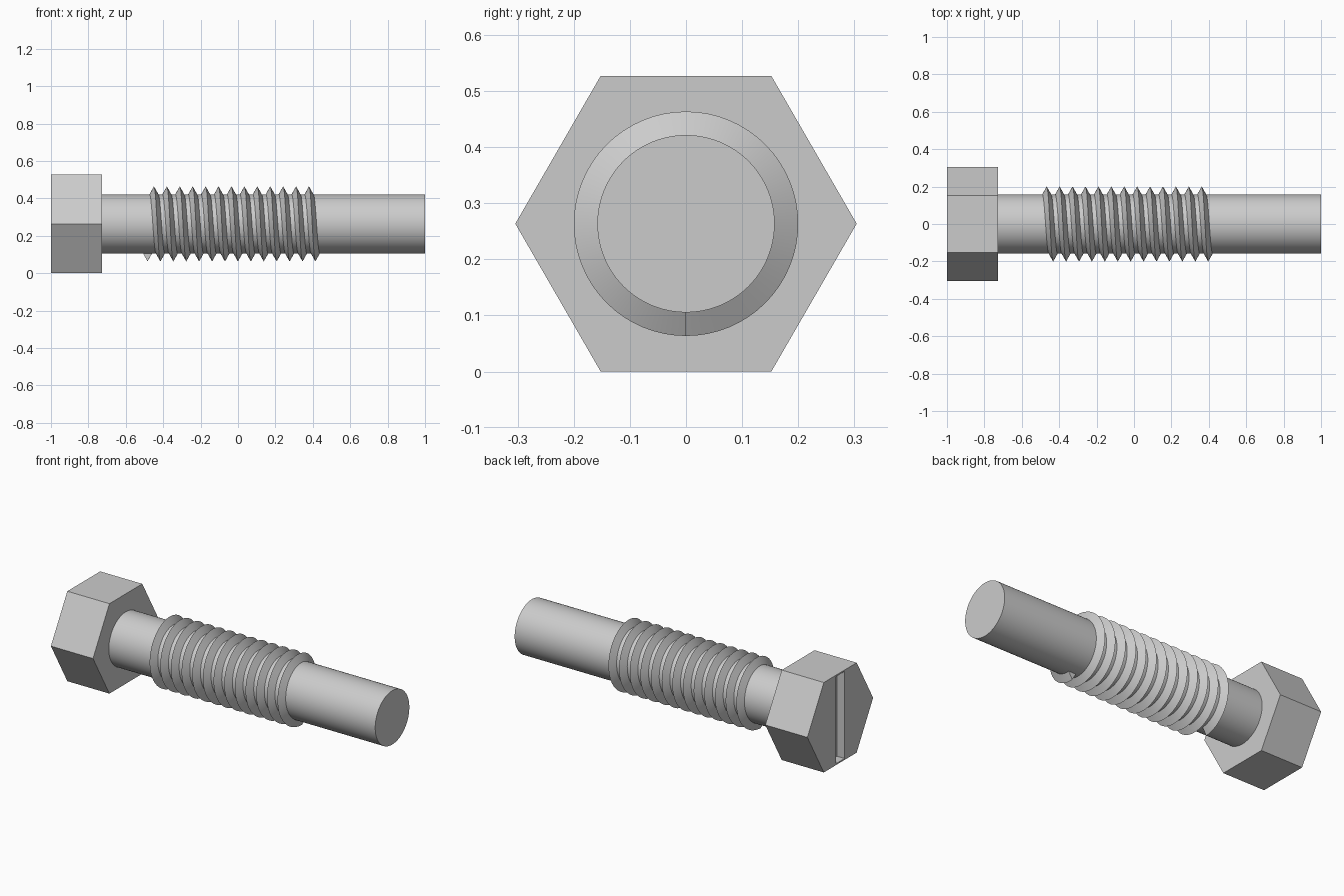
import bpy, bmesh
from math import pi, sin, cos, radians
from mathutils import Matrix

if "Cube" in bpy.data.objects:
    bpy.data.objects.remove(bpy.data.objects["Cube"])

CZ = 0.2635            # height of the bolt axis
HEAD_R = 0.3042        # hexagon corner radius
SHAFT_R = 0.158
THREAD_R = 0.2
HEAD_END = -0.727


def smooth(obj):
    bpy.ops.object.select_all(action='DESELECT')
    obj.select_set(True)
    bpy.context.view_layer.objects.active = obj
    bpy.ops.object.shade_smooth_by_angle(angle=radians(30))


def make_object(name, bm):
    bmesh.ops.recalc_face_normals(bm, faces=bm.faces)
    mesh = bpy.data.meshes.new(name)
    bm.to_mesh(mesh)
    bm.free()
    obj = bpy.data.objects.new(name, mesh)
    bpy.context.collection.objects.link(obj)
    return obj


def x_prism(name, sides, radius, x0, x1):
    """Prism along x, with its first corner on the +y side."""
    bm = bmesh.new()
    ring = [bm.verts.new((x0, radius * cos(2 * pi * i / sides),
                          CZ + radius * sin(2 * pi * i / sides))) for i in range(sides)]
    base = bm.faces.new(ring)
    top = bmesh.ops.extrude_face_region(bm, geom=[base], use_keep_orig=True)
    verts = [g for g in top['geom'] if isinstance(g, bmesh.types.BMVert)]
    bmesh.ops.translate(bm, verts=verts, vec=(x1 - x0, 0, 0))
    return make_object(name, bm)


# Hexagonal head
head = x_prism("hex_head", 6, HEAD_R, -1.0, HEAD_END)

# Blind screwdriver slot cut into the end of the head
bm = bmesh.new()
bmesh.ops.create_cube(bm, size=1, matrix=Matrix.Translation((-1.0, 0, CZ))
                      @ Matrix.Diagonal((0.1, 0.08, 0.51, 1)))
cutter = make_object("slot_cutter", bm)
cutter.hide_render = True
cutter.hide_set(True)
cut = head.modifiers.new("slot", 'BOOLEAN')
cut.operation = 'DIFFERENCE'
cut.solver = 'EXACT'
cut.object = cutter

# Plain round shaft
shaft = x_prism("shaft", 96, SHAFT_R, HEAD_END, 1.0)
smooth(shaft)

# Helical thread: a triangle swept around the shaft, starting at the bottom
TURNS, STEPS = 13, 64
X_START, X_END, HALF = -0.484, 0.414, 0.024
profile = [(-HALF, SHAFT_R - 0.001), (0, THREAD_R), (HALF, SHAFT_R - 0.001)]
bm = bmesh.new()
rings = []
for i in range(TURNS * STEPS + 1):
    a = 2 * pi * i / STEPS
    x = X_START + (X_END - X_START) * i / (TURNS * STEPS)
    rings.append([bm.verts.new((x + dx, r * sin(a), CZ - r * cos(a))) for dx, r in profile])
for r0, r1 in zip(rings, rings[1:]):
    for j in range(3):
        k = (j + 1) % 3
        bm.faces.new((r0[j], r0[k], r1[k], r1[j]))
bm.faces.new(rings[0])
bm.faces.new(rings[-1])
smooth(make_object("thread", bm))
